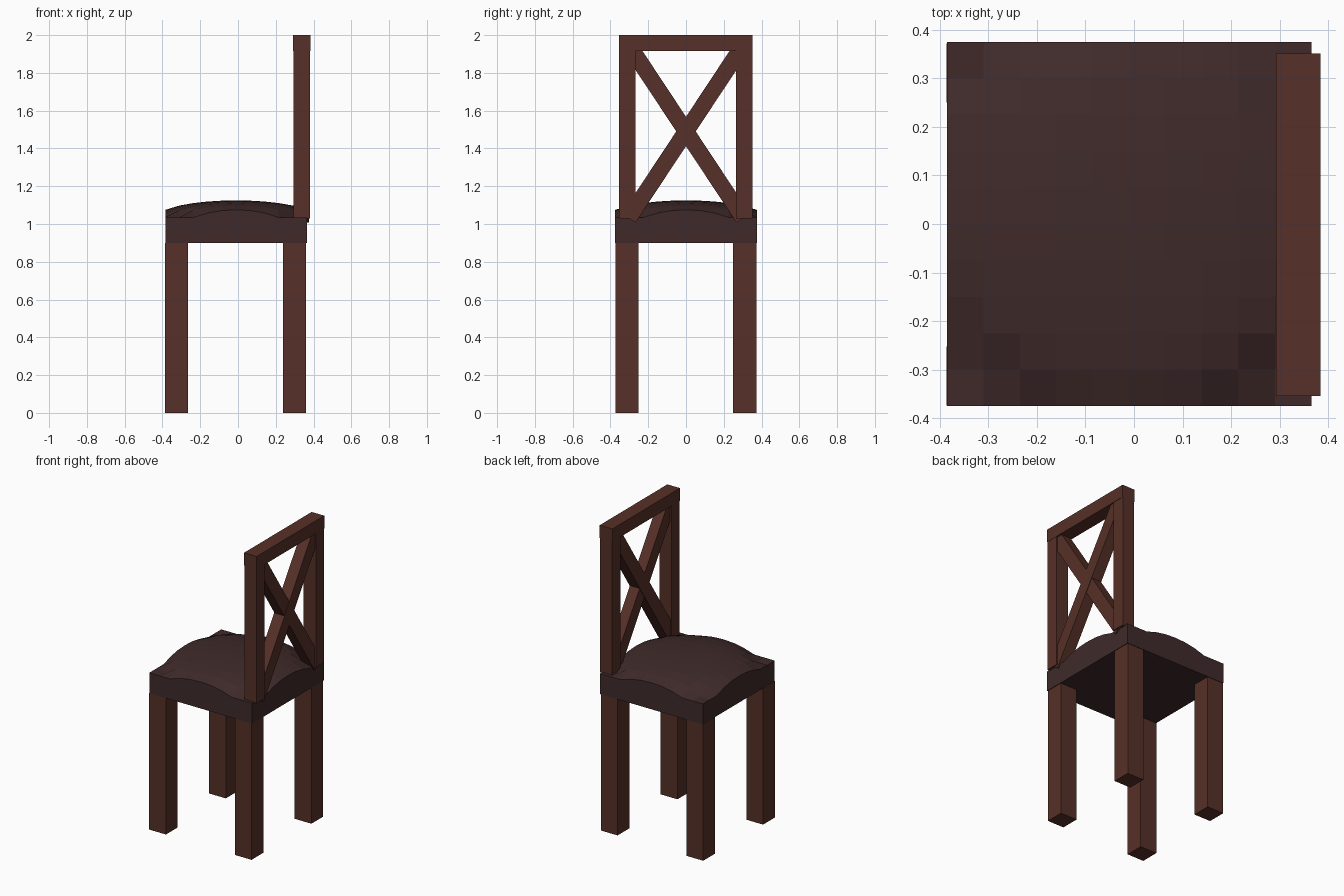
import bpy, bmesh, math
from mathutils import Matrix

if "Cube" in bpy.data.objects:
    bpy.data.objects.remove(bpy.data.objects["Cube"])


def material(name, rgb):
    m = bpy.data.materials.new(name)
    m.diffuse_color = (*rgb, 1)
    m.use_nodes = True
    m.node_tree.nodes["Principled BSDF"].inputs["Base Color"].default_value = m.diffuse_color
    return m


WOOD = material("brown_wood", (0.095, 0.030, 0.021))
DARK = material("dark_wood", (0.050, 0.023, 0.023))


def finish(bm, name, mat):
    bmesh.ops.recalc_face_normals(bm, faces=bm.faces)
    me = bpy.data.meshes.new(name)
    bm.to_mesh(me)
    bm.free()
    me.materials.append(mat)
    ob = bpy.data.objects.new(name, me)
    bpy.context.collection.objects.link(ob)
    return ob


def box(name, centre, size, mat=WOOD, tilt=0):
    bm = bmesh.new()
    bmesh.ops.create_cube(bm, size=1)
    bmesh.ops.scale(bm, vec=size, verts=bm.verts)
    bmesh.ops.transform(bm, matrix=Matrix.Rotation(tilt, 4, 'X'), verts=bm.verts)
    bmesh.ops.translate(bm, vec=centre, verts=bm.verts)
    return finish(bm, name, mat)


# Seat: slab whose gridded top swells into a round dome, leaving flat corners
SEAT_X, SEAT_TOP, SEAT_BOTTOM = -0.01, 1.035, 0.9
DOME_R, DOME_H = 0.418, 0.09
bm = bmesh.new()
bmesh.ops.create_grid(bm, x_segments=10, y_segments=10, size=0.375)
top = list(bm.verts)
border = [e for e in bm.edges if e.is_boundary]
ext = bmesh.ops.extrude_edge_only(bm, edges=border)["geom"]
low = [g for g in ext if isinstance(g, bmesh.types.BMVert)]
rim = [g for g in ext if isinstance(g, bmesh.types.BMEdge)]
for v in top:
    d = min(1, math.hypot(v.co.x, v.co.y) / DOME_R)
    v.co.z = SEAT_TOP + DOME_H * math.sqrt(1 - d * d)
for v in low:
    v.co.z = SEAT_BOTTOM
bmesh.ops.contextual_create(bm, geom=rim)
bmesh.ops.translate(bm, vec=(SEAT_X, 0, 0), verts=bm.verts)
finish(bm, "seat", DARK)

# Four square legs
for xn, x in (("front", -0.325), ("back", 0.30)):
    for yn, y in (("right", -0.313), ("left", 0.311)):
        box(f"{xn}_{yn}_leg", (x, y, 0.45), (0.122, 0.122, 0.9))

# Backrest frame: two posts and a top rail
BACK_X = 0.338
for name, y in (("right", -0.311), ("left", 0.308)):
    box(f"{name}_back_post", (BACK_X, y, 1.4725), (0.088, 0.086, 0.885))
box("top_rail", (BACK_X, -0.0015, 1.9575), (0.092, 0.705, 0.085))

# Crossed diagonal slats, one slightly thinner so their faces do not coincide
for name, sign, depth in (("rising", 1, 0.076), ("falling", -1, 0.07)):
    box(f"{name}_cross_slat", (BACK_X, 0, 1.49), (depth, 1.1, 0.086),
        tilt=sign * math.radians(56.5))
